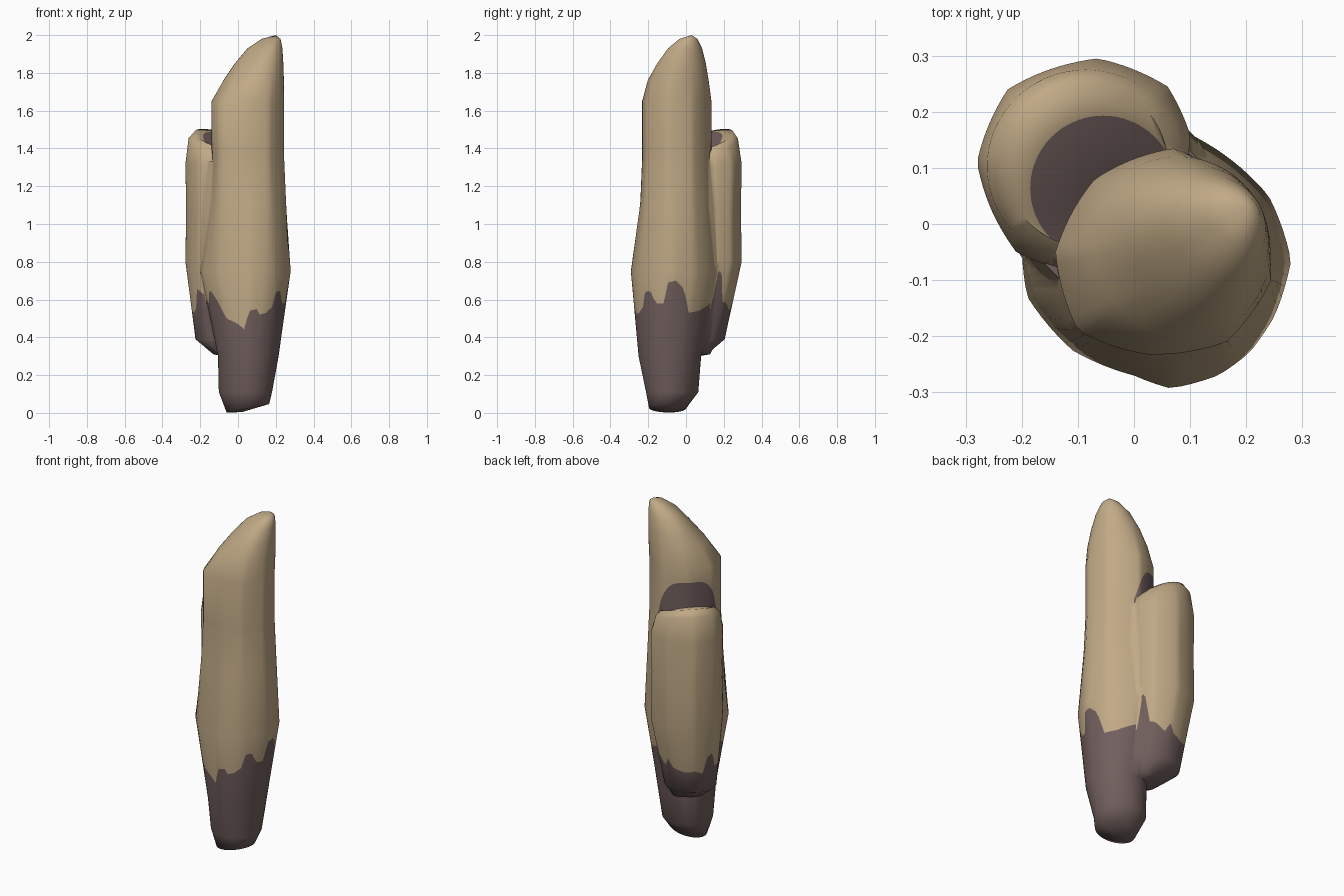
import bpy, bmesh, math

if "Cube" in bpy.data.objects:
    bpy.data.objects.remove(bpy.data.objects["Cube"])

N = 72  # segments around each column


def material(name, col):
    m = bpy.data.materials.new(name)
    m.diffuse_color = (*col, 1)
    m.use_nodes = True
    m.node_tree.nodes["Principled BSDF"].inputs["Base Color"].default_value = m.diffuse_color
    return m


TAN = material("pale tan", (0.53, 0.40, 0.24))
DARK = material("dark brown", (0.165, 0.115, 0.11))


def lerp_table(table, t):
    """Piecewise linear lookup in [(key, value), ...]"""
    if t <= table[0][0]:
        return table[0][1]
    for (a, va), (b, vb) in zip(table, table[1:]):
        if t <= b:
            return va + (vb - va) * (t - a) / (b - a)
    return table[-1][1]


def ring(z, x0, x1, y0, y1, tx=0.0, ty=0.0, flat=0.0):
    """Oval slice filling a box, optionally tilted, flattened at the front left"""
    pts = []
    for i in range(N):
        a = 2 * math.pi * i / N
        k = 1 - flat * max(0, math.cos(a - math.radians(225))) ** 2
        x = (x0 + x1) / 2 + (x1 - x0) / 2 * math.cos(a) * k
        y = (y0 + y1) / 2 + (y1 - y0) / 2 * math.sin(a) * k
        pts.append((x, y, z + tx * x + ty * y))
    return pts


def poly_ring(z, centre, corners, scale=1.0):
    """Slice through anticlockwise corners, halfway between chord and round"""
    cx, cy = centre
    pol = sorted((math.atan2(y - cy, x - cx) % math.tau, math.hypot(x - cx, y - cy))
                 for x, y in corners)
    n = len(pol)
    pts = []
    for i in range(N):
        a = math.tau * i / N
        k = next((j for j in range(n) if pol[j][0] > a), n)
        (a0, r0), (a1, r1) = pol[k - 1], pol[k % n]
        span = (a1 - a0) % math.tau
        f = ((a - a0) % math.tau) / span
        chord = r0 * r1 * math.sin(span) / (r0 * math.sin(f * span) + r1 * math.sin((1 - f) * span))
        r = scale * (0.5 * chord + 0.5 * (r0 + (r1 - r0) * f))
        pts.append((cx + r * math.cos(a), cy + r * math.sin(a), z))
    return pts


def web_ring(z, w, d):
    """Rounded oblong slice turned 45 degrees, between the two columns"""
    pts = []
    for i in range(N):
        a = math.tau * i / N
        c, s = math.cos(a - math.pi / 4), math.sin(a - math.pi / 4)
        r = (abs(c / w) ** 4 + abs(s / d) ** 4) ** -0.25
        pts.append((-.02 + r * math.cos(a), .02 + r * math.sin(a), z))
    return pts


def edge_ring(low, high, heights):
    """Slice with a ragged height between two flat slices"""
    pts = []
    for i, (p, q) in enumerate(zip(low, high)):
        z = heights(360 * i / N)
        f = (z - p[2]) / (q[2] - p[2])
        pts.append((p[0] + (q[0] - p[0]) * f, p[1] + (q[1] - p[1]) * f, z))
    return pts


def loft(name, rings, bottom, top, is_dark):
    """Skin the slices, close both ends, colour faces by band and angle"""
    bm = bmesh.new()
    rows = [[bm.verts.new(p) for p in r] for r in rings]
    vb, vt = bm.verts.new(bottom), bm.verts.new(top)
    for i in range(N):
        j = (i + 1) % N
        ang = 360 * (i + 0.5) / N
        faces = [bm.faces.new((vb, rows[0][j], rows[0][i]))]
        for lo, hi in zip(rows, rows[1:]):
            faces.append(bm.faces.new((lo[i], lo[j], hi[j], hi[i])))
        faces.append(bm.faces.new((rows[-1][i], rows[-1][j], vt)))
        for band, f in enumerate(faces):
            f.smooth = True
            f.material_index = int(is_dark(band, ang))
    me = bpy.data.meshes.new(name)
    bm.to_mesh(me)
    bm.free()
    me.materials.append(TAN)
    me.materials.append(DARK)
    ob = bpy.data.objects.new(name, me)
    bpy.context.collection.objects.link(ob)
    return ob


# Tall column: ragged dark foot, slanted tip, dark arch above the short column
tall_edge = [(0, .70), (12, .66), (25, .53), (45, .54), (90, .6), (180, .6), (200, .58),
             (207, .66), (220, .60), (235, .50), (255, .47), (266, .44), (273, .54),
             (285, .55), (290, .52), (300, .53), (310, .56), (316, .65), (325, .64),
             (333, .58), (345, .58), (350, .69), (360, .70)]
bulge_pts = [(.28, -.065), (.24, .05), (.1, .16), (0, .18), (-.14, .08), (-.2, -.04), (-.19, -.13),
             (-.11, -.225), (0, -.27), (.065, -.293), (.15, -.27), (.205, -.23), (.25, -.165)]
neck_pts = [(-.14, -.05), (-.07, .08), (.07, .135), (.22, .035), (.245, -.1),
            (.165, -.21), (.02, -.232), (-.1, -.19)]
ARCH0, ARCH1 = 76, 194


def arch(a):
    u = (a - (ARCH0 + ARCH1) / 2) / ((ARCH1 - ARCH0) / 2)
    return 1.36 + 0.22 * max(0.02, 1 - abs(u) ** 4)


foot = ring(0.30, -.11, .215, -.255, .08, flat=.05)
bulge = poly_ring(0.75, (.04, -.05), bulge_pts)
neck = poly_ring(1.34, (.055, -.05), neck_pts)
shoulder = poly_ring(1.65, (.055, -.05), neck_pts)
tall = loft("tall_column", [
    ring(0.014, -.065, .165, -.2, .0, .2, flat=.1),
    ring(0.11, -.105, .18, -.215, .065, flat=.05),
    foot,
    edge_ring(foot, bulge, lambda a: lerp_table(tall_edge, a)),
    bulge,
    poly_ring(1.12, (.055, -.05), neck_pts, 1.05),
    neck,
    edge_ring(neck, shoulder, arch),
    shoulder,
    ring(1.76, -.085, .243, -.21, .12, flat=.1),
    ring(1.85, -.03, .24, -.165, .105, flat=.25),
    ring(1.93, .04, .235, -.105, .085, flat=.3),
    ring(1.98, .12, .225, -.04, .06, flat=.3),
], (.02, -.1, .004), (.2, .03, 2.0),
    lambda band, a: band <= 3 or (band == 7 and ARCH0 < a < ARCH1))

# Short column grown onto the back left, with a dark hollow where they meet
short_edge = [(0, .62), (15, .62), (22, .75), (32, .72), (38, .58), (52, .57), (70, .53),
              (80, .58), (90, .53), (115, .51), (135, .52), (150, .50), (160, .60),
              (172, .62), (180, .53), (200, .52), (212, .55), (218, .65), (235, .62), (360, .62)]
short_pts = [(-.28, .11), (-.225, .24), (-.11, .287), (-.065, .295), (.06, .245), (.1, .16),
             (.06, -.02), (-.08, -.09), (-.21, -.05)]
under = ring(0.39, -.225, .065, -.06, .205)
body = poly_ring(0.80, (-.085, .1), short_pts)
short = loft("short_column", [
    ring(0.31, -.13, .06, -.06, .11),
    under,
    edge_ring(under, body, lambda a: lerp_table(short_edge, a) + 0.01),
    body,
    poly_ring(1.08, (-.085, .1), short_pts, .98),
    poly_ring(1.32, (-.085, .1), short_pts),
    ring(1.37, -.262, .09, -.07, .275, -.22, .22),
    ring(1.385, -.23, .06, -.04, .25, -.3, .3),
    ring(1.355, -.185, .075, -.065, .193, -.44, .44),
], (-.02, .0, .29), (.0, .0, 1.33),
    lambda band, a: band <= 2 or band == 9)

# Fill that merges the two columns
web_edge = [(0, .6), (30, .55), (48, .55), (53, .74), (60, .74), (66, .58), (80, .57), (190, .53),
            (204, .54), (209, .66), (216, .62), (228, .6), (360, .6)]
low, wide = web_ring(.40, .13, .13), web_ring(.78, .187, .14)
web = loft("web", [
    web_ring(.31, .09, .09),
    low,
    edge_ring(low, wide, lambda a: lerp_table(web_edge, a)),
    wide,
    web_ring(1.08, .177, .13),
    web_ring(1.33, .163, .12),
], (-.01, .01, .29), (-.01, .01, 1.33), lambda band, a: band <= 2 or band == 6)

# Join everything into one skin with no inner walls
bpy.context.view_layer.objects.active = tall
tall.select_set(True)
for part in (web, short):
    mod = tall.modifiers.new("join", 'BOOLEAN')
    mod.operation, mod.solver, mod.object = 'UNION', 'EXACT', part
    bpy.ops.object.modifier_apply(modifier=mod.name)
    bpy.data.objects.remove(part)
tall.name = "twin_columns"
bpy.ops.object.shade_smooth_by_angle(angle=math.radians(75))
